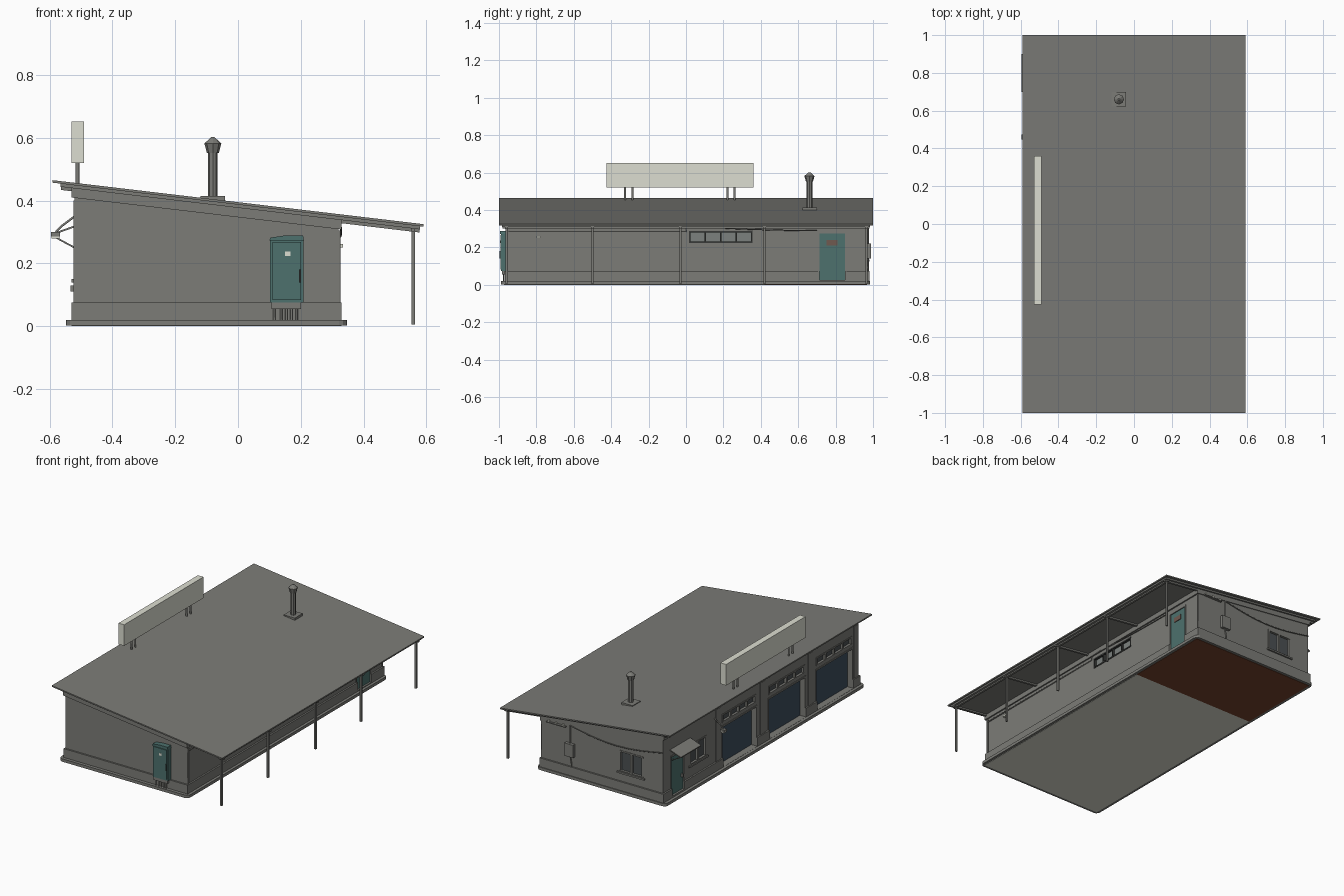
import bpy, bmesh, math
from mathutils import Vector

if "Cube" in bpy.data.objects:
    bpy.data.objects.remove(bpy.data.objects["Cube"], do_unlink=True)


def material(name, rgb):
    m = bpy.data.materials.new(name)
    m.use_nodes = True
    m.diffuse_color = (*rgb, 1)
    m.node_tree.nodes["Principled BSDF"].inputs["Base Color"].default_value = (*rgb, 1)
    return m


GREY = material("concrete grey", (0.2, 0.2, 0.184))
CREAM = material("pale cream", (0.72, 0.73, 0.64))
TEAL = material("door teal", (0.075, 0.165, 0.155))
BLUE = material("garage blue", (0.045, 0.075, 0.11))
GLASS = material("window glass", (0.07, 0.08, 0.085))
FROST = material("frosted glass", (0.2, 0.22, 0.21))
DARK = material("dark frame", (0.04, 0.042, 0.04))
BROWN = material("floor brown", (0.18, 0.055, 0.026))
RUST = material("rust plate", (0.16, 0.1, 0.08))


def finish(name, bm, mat):
    bmesh.ops.recalc_face_normals(bm, faces=bm.faces)
    me = bpy.data.meshes.new(name)
    bm.to_mesh(me)
    bm.free()
    me.materials.append(mat)
    ob = bpy.data.objects.new(name, me)
    bpy.context.scene.collection.objects.link(ob)
    return ob


def prism(name, profile, y0, y1, mat=GREY, corner=0):
    """Extrude an xz outline along y, rounding the upright edges if asked."""
    bm = bmesh.new()
    face = bm.faces.new([bm.verts.new((x, y0, z)) for x, z in profile])
    out = bmesh.ops.extrude_face_region(bm, geom=[face])["geom"]
    moved = [v for v in out if isinstance(v, bmesh.types.BMVert)]
    bmesh.ops.translate(bm, verts=moved, vec=(0, y1 - y0, 0))
    if corner:
        upright = [e for e in bm.edges if abs(e.verts[0].co.z - e.verts[1].co.z) > 0.001]
        bmesh.ops.bevel(bm, geom=upright, offset=corner, segments=3, profile=0.5, affect="EDGES")
    return finish(name, bm, mat)


def box(name, x0, x1, y0, y1, z0, z1, mat=GREY, corner=0):
    return prism(name, [(x0, z0), (x1, z0), (x1, z1), (x0, z1)], y0, y1, mat, corner)


def on_wall(name, side, a0, a1, z0, z1, d0, d1, mat=GREY):
    """Box on a wall: a runs along the wall, d is the distance outwards."""
    if side == "left":
        return box(name, -0.52 - d1, -0.52 - d0, a0, a1, z0, z1, mat)
    if side == "right":
        return box(name, 0.32 + d0, 0.32 + d1, a0, a1, z0, z1, mat)
    if side == "front":
        return box(name, a0, a1, -0.96 - d1, -0.96 - d0, z0, z1, mat)
    return box(name, a0, a1, 0.97 + d0, 0.97 + d1, z0, z1, mat)


def pipe(name, points, radius, mat=GREY):
    cu = bpy.data.curves.new(name, "CURVE")
    cu.dimensions = "3D"
    cu.bevel_depth = radius
    cu.bevel_resolution = 1
    cu.use_fill_caps = True
    sp = cu.splines.new("POLY")
    sp.points.add(len(points) - 1)
    for p, co in zip(sp.points, points):
        p.co = (*co, 1)
    cu.materials.append(mat)
    ob = bpy.data.objects.new(name, cu)
    bpy.context.scene.collection.objects.link(ob)
    return ob


def cable(name, start, end, sag):
    a, b = Vector(start), Vector(end)
    pts = [a.lerp(b, t / 8) - Vector((0, 0, sag * math.sin(math.pi * t / 8))) for t in range(9)]
    return pipe(name, pts, 0.003)


def roof_z(x):
    return 0.465 - 0.1186 * (x + 0.59)


def sloped(name, x0, x1, y0, y1, top, bottom):
    return prism(name, [(x0, roof_z(x0) - bottom), (x1, roof_z(x1) - bottom),
                        (x1, roof_z(x1) - top), (x0, roof_z(x0) - top)], y0, y1)


# Roof layers
sloped("roof_sheet", -0.59, 0.59, -1.0, 1.0, 0, 0.008)
sloped("roof_deck", -0.565, 0.58, -0.985, 0.985, 0.008, 0.018)
sloped("roof_wall_beam", -0.53, 0.33, -0.975, 0.975, 0.018, 0.048)

# Walls, plinth, ground slab and the two floors
walls = prism("walls", [(-0.52, 0.02), (0.32, 0.02), (0.32, roof_z(0.32) - 0.04),
                        (-0.52, roof_z(-0.52) - 0.04)], -0.96, 0.97)
plinth = box("plinth", -0.53, 0.33, -0.97, 0.98, 0.018, 0.075)
box("ground_slab", -0.548, 0.347, -0.99, 0.985, 0.002, 0.02, GREY, 0.025)
box("main_floor", -0.53, 0.33, -0.972, 0.42, 0, 0.003, CREAM)
box("back_floor", -0.53, 0.33, 0.42, 0.968, 0, 0.003, BROWN)

# Openings: name, side, start, end, bottom, top, then panes or colour
garages = [(0.05, 0.385), (-0.43, -0.075), (-0.9, -0.545)]
windows = [("side_window", "left", 0.54, 0.71, 0.15, 0.275, 2),
           ("back_window", "back", -0.385, -0.215, 0.135, 0.265, 2),
           ("strip_window", "right", 0.015, 0.355, 0.225, 0.287, 4)]
windows += [("transom_window", "left", a, b, 0.295, 0.345, 4) for a, b in garages]
doors = [("garage_door", "left", a, b, 0.021, 0.265, BLUE) for a, b in garages]
doors += [("side_door", "left", 0.77, 0.89, 0.03, 0.27, TEAL),
          ("rear_door", "right", 0.715, 0.85, 0.025, 0.275, TEAL)]

for name, side, a0, a1, z0, z1, _ in windows + doors:
    cutter = on_wall("opening_cutter", side, a0, a1, z0, z1, -0.035, 0.05)
    for target in (walls, plinth):
        mod = target.modifiers.new("opening", "BOOLEAN")
        mod.operation, mod.solver, mod.object = "DIFFERENCE", "EXACT", cutter
        bpy.context.view_layer.objects.active = target
        bpy.ops.object.modifier_apply(modifier=mod.name)
    bpy.data.objects.remove(cutter, do_unlink=True)

# Windows: glass, mullions, rails and sill
for name, side, a0, a1, z0, z1, panes in windows:
    strip = side == "right"
    frame = DARK if strip else GREY
    half = 0.004 if strip else 0.006
    on_wall(name + "_glass", side, a0, a1, z0, z1, -0.037, -0.012, FROST if strip else GLASS)
    for i in range(panes + 1):
        a = a0 + half + (a1 - a0 - 2 * half) * i / panes
        on_wall(name + "_mullion", side, a - half, a + half, z0, z1, -0.02, 0.002, frame)
    on_wall(name + "_head", side, a0, a1, z1 - 0.007, z1 + 0.002, -0.02, 0.003, frame)
    on_wall(name + "_sill", side, a0, a1, z0 - 0.002, z0 + 0.006, -0.02, 0.003, frame)
    if panes == 2:
        on_wall(name + "_ledge", side, a0 - 0.01, a1 + 0.01, z0 - 0.01, z0, -0.01, 0.01)

# Door leaves
for name, side, a0, a1, z0, z1, mat in doors:
    depth = -0.032 if mat is BLUE else -0.002
    on_wall(name + "_leaf", side, a0, a1, z0, z1, -0.04, depth, mat)
    on_wall(name + "_lintel", side, a0 - 0.008, a1 + 0.008, z1, z1 + 0.01, -0.01, 0.004)
    for a in (a0 - 0.008, a1):
        on_wall(name + "_jamb", side, a, a + 0.008, z0, z1, -0.01, 0.004)
on_wall("side_door_handle", "left", 0.782, 0.79, 0.11, 0.13, -0.002, 0.014)
on_wall("rear_door_plate", "right", 0.75, 0.81, 0.21, 0.24, -0.002, 0.002, RUST)

# Pilasters between the garage doors
for y in (0.43, -0.013, -0.487, -0.935):
    on_wall("pilaster", "left", y - 0.022, y + 0.022, 0.02, 0.4, 0, 0.004)

# Awning and lamp by the side door
prism("awning", [(-0.595, 0.288), (-0.52, 0.315), (-0.52, 0.321), (-0.595, 0.294)], 0.7, 0.9)
for y in (0.72, 0.88):
    pipe("awning_brace", [(-0.52, y, 0.25), (-0.59, y, 0.288)], 0.003)
pipe("wall_lamp_arm", [(-0.52, 0.46, 0.35), (-0.56, 0.46, 0.32), (-0.58, 0.46, 0.3)], 0.004)
box("wall_lamp", -0.596, -0.566, 0.447, 0.473, 0.286, 0.3)
box("wall_lamp_lens", -0.594, -0.568, 0.449, 0.471, 0.28, 0.286, CREAM)

# Veranda posts, rafters and beam
for y in (-0.96, -0.5, -0.03, 0.42, 0.965):
    box("veranda_post", 0.552, 0.563, y - 0.0055, y + 0.0055, 0.005, 0.312)
    sloped("rafter", -0.563, 0.578, y - 0.007, y + 0.007, 0.018, 0.028)
box("veranda_beam", 0.551, 0.564, -0.98, 0.98, 0.302, 0.314)

# Roof sign
box("sign_board", -0.53, -0.491, -0.425, 0.36, 0.52, 0.652, CREAM)
for y in (-0.325, -0.287, 0.222, 0.26):
    pipe("sign_leg", [(-0.511, y, 0.44), (-0.511, y, 0.525)], 0.006)

# Chimney with flared cap
box("chimney_base", -0.12, -0.042, 0.622, 0.7, 0.39, 0.414)
bm = bmesh.new()
for r1, r2, z0, z1 in ((0.015, 0.015, 0.39, 0.56), (0.019, 0.027, 0.552, 0.582), (0.027, 0.005, 0.582, 0.602)):
    cone = bmesh.ops.create_cone(bm, cap_ends=True, segments=8, radius1=r1, radius2=r2, depth=z1 - z0)
    bmesh.ops.translate(bm, verts=cone["verts"], vec=(-0.08, 0.66, (z0 + z1) / 2))
finish("chimney", bm, GREY)

# Wall cabinet on the front
on_wall("cabinet_body", "front", 0.102, 0.208, 0.075, 0.275, 0, 0.028, TEAL)
on_wall("cabinet_door", "front", 0.11, 0.2, 0.083, 0.268, 0.028, 0.033, TEAL)
prism("cabinet_hood", [(0.1, 0.273), (0.21, 0.273), (0.207, 0.289), (0.15, 0.289), (0.103, 0.282)],
      -0.994, -0.96, TEAL)
on_wall("cabinet_label", "front", 0.149, 0.167, 0.223, 0.238, 0.033, 0.034, CREAM)
on_wall("cabinet_handle", "front", 0.195, 0.2, 0.14, 0.18, 0.033, 0.038, DARK)
on_wall("cabinet_bracket", "front", 0.106, 0.2, 0.055, 0.075, 0, 0.025)
for x in (0.115, 0.137, 0.154, 0.17, 0.187):
    pipe("cabinet_conduit", [(x, -0.976, 0.02), (x, -0.976, 0.06)], 0.004)

# Meter box and cables on the back
on_wall("meter_box", "back", 0.09, 0.15, 0.14, 0.22, 0, 0.02)
pipe("meter_conduit", [(0.12, 0.975, 0.33), (0.12, 0.975, 0.14), (0.11, 0.975, 0.09), (0.11, 0.975, 0.05)], 0.004)
cable("back_cable", (0.12, 0.976, 0.33), (-0.52, 0.976, 0.33), 0.04)
on_wall("cable_bracket", "back", 0.15, 0.28, 0.312, 0.318, 0, 0.015)
for x in (0.165, 0.215, 0.265):
    on_wall("insulator", "back", x - 0.005, x + 0.005, 0.318, 0.328, 0.004, 0.014, CREAM)

# Conduits and lamp on the veranda wall
pipe("veranda_conduit", [(0.325, -0.95, 0.285), (0.325, 0.0, 0.285), (0.325, 0.0, 0.305)], 0.004)
cable("veranda_cable", (0.328, 0.0, 0.315), (0.328, 0.7, 0.29), 0.006)
on_wall("veranda_lamp", "right", -0.8, -0.775, 0.25, 0.262, 0, 0.015, CREAM)
for y in (-0.955, 0.965):
    pipe("corner_downpipe", [(0.322, y, 0.075), (0.322, y, 0.305)], 0.005)
